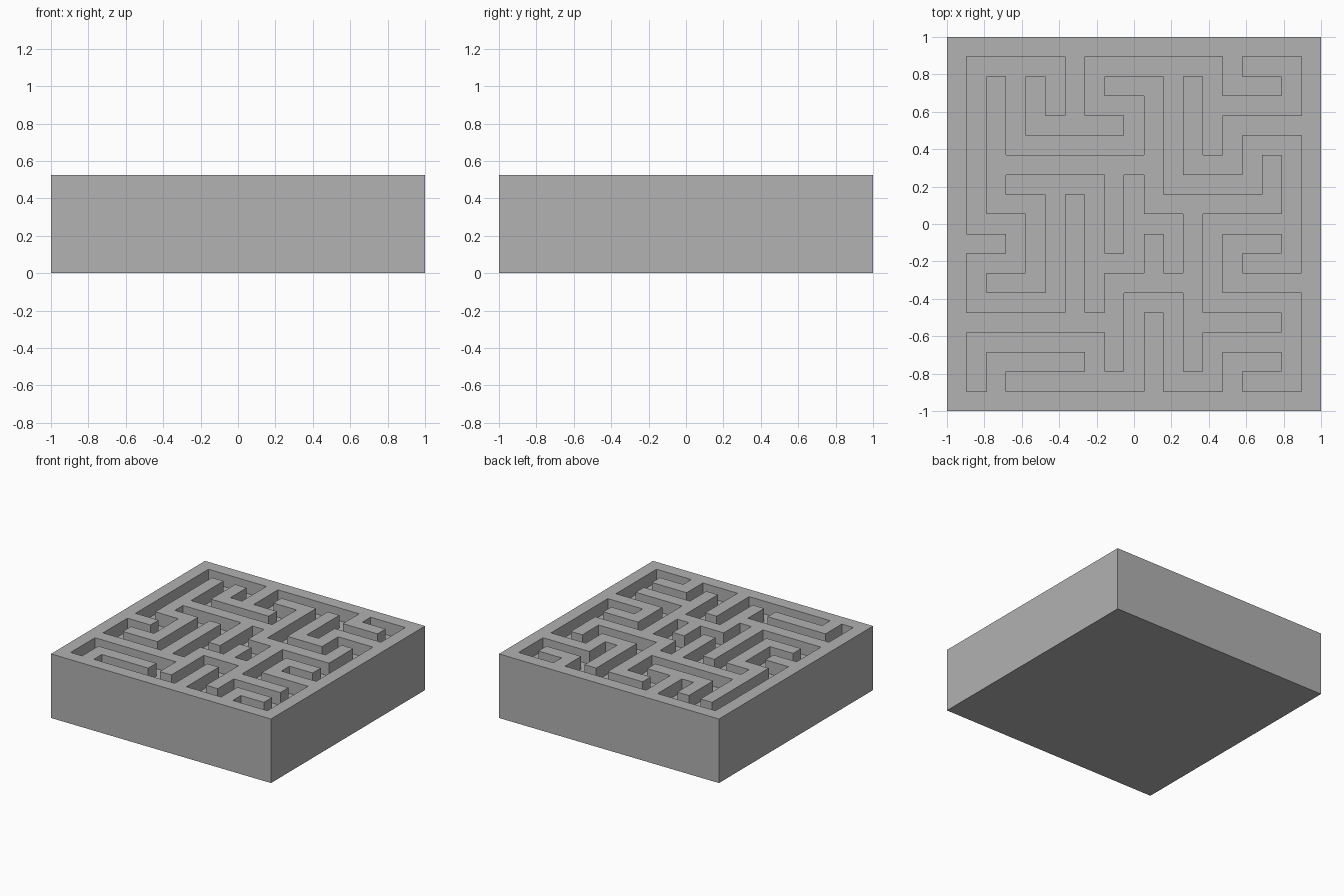
import bpy, bmesh

if "Cube" in bpy.data.objects:
    bpy.data.objects.remove(bpy.data.objects["Cube"])

ROOMS = 9
N = 2 * ROOMS + 1     # cells across, walls included
S = 2 / N             # cell size
TOP = 5 * S           # block height
FLOOR = 4 * S         # corridor floor height

# Corridors in room units: start column and row (from the back),
# then alternating column and row of each following turn
CORRIDORS = [
    (2, 1, 2, 0, 0, 4, 1, 5, 0, 6, 2, 3, 1),
    (2, 3, 3, 6),
    (3, 5, 4, 3),
    (4, 4, 5, 5),
    (1, 0, 1, 2, 4, 1, 3, 0, 6, 2),
    (5, 0, 5, 3, 7, 2, 8, 5, 7),
    (6, 1, 8, 0, 7),
    (8, 4, 6, 6, 8, 8, 7),
    (8, 7, 6, 8, 5, 6, 4, 8, 1),
    (3, 8, 3, 7, 0, 8),
]

# Carve the corridors into a set of sunken cells
sunken = set()
for path in CORRIDORS:
    pos = list(path[:2])
    for i, target in enumerate(path[2:]):
        axis = i % 2
        a, b = sorted((pos[axis], target))
        for k in range(2 * a + 1, 2 * b + 2):
            cell = [2 * pos[0] + 1, 2 * pos[1] + 1]
            cell[axis] = k
            sunken.add(tuple(cell))
        pos[axis] = target

gray = bpy.data.materials.new("light gray")
gray.diffuse_color = (0.445, 0.445, 0.445, 1)
gray.use_nodes = True
gray.node_tree.nodes["Principled BSDF"].inputs["Base Color"].default_value = gray.diffuse_color

bm = bmesh.new()


def height(c, r):
    if not (0 <= r < N and 0 <= c < N):
        return 0.0
    return FLOOR if (c, r) in sunken else TOP


def quad(*pts):
    bm.faces.new([bm.verts.new(p) for p in pts])


# Wall tops and corridor floors, plus a vertical face at each step down
for r in range(N):
    for c in range(N):
        h = height(c, r)
        x0, x1 = -1 + c * S, -1 + (c + 1) * S
        y0, y1 = 1 - (r + 1) * S, 1 - r * S
        corners = [(x0, y0), (x1, y0), (x1, y1), (x0, y1)]
        quad(*[(x, y, h) for x, y in corners])
        for i, (dc, dr) in enumerate([(0, 1), (1, 0), (0, -1), (-1, 0)]):
            low = height(c + dc, r + dr)
            if low < h:
                a, b = corners[i], corners[(i + 1) % 4]
                quad((*a, low), (*b, low), (*b, h), (*a, h))

# Underside, one tile per cell so the block is closed
for r in range(N):
    for c in range(N):
        x0, x1 = -1 + c * S, -1 + (c + 1) * S
        y0, y1 = -1 + r * S, -1 + (r + 1) * S
        quad((x0, y0, 0), (x0, y1, 0), (x1, y1, 0), (x1, y0, 0))

bmesh.ops.remove_doubles(bm, verts=bm.verts, dist=1e-4)
bmesh.ops.recalc_face_normals(bm, faces=bm.faces)
mesh = bpy.data.meshes.new("maze_block")
bm.to_mesh(mesh)
bm.free()
mesh.materials.append(gray)
bpy.context.collection.objects.link(bpy.data.objects.new("maze_block", mesh))
